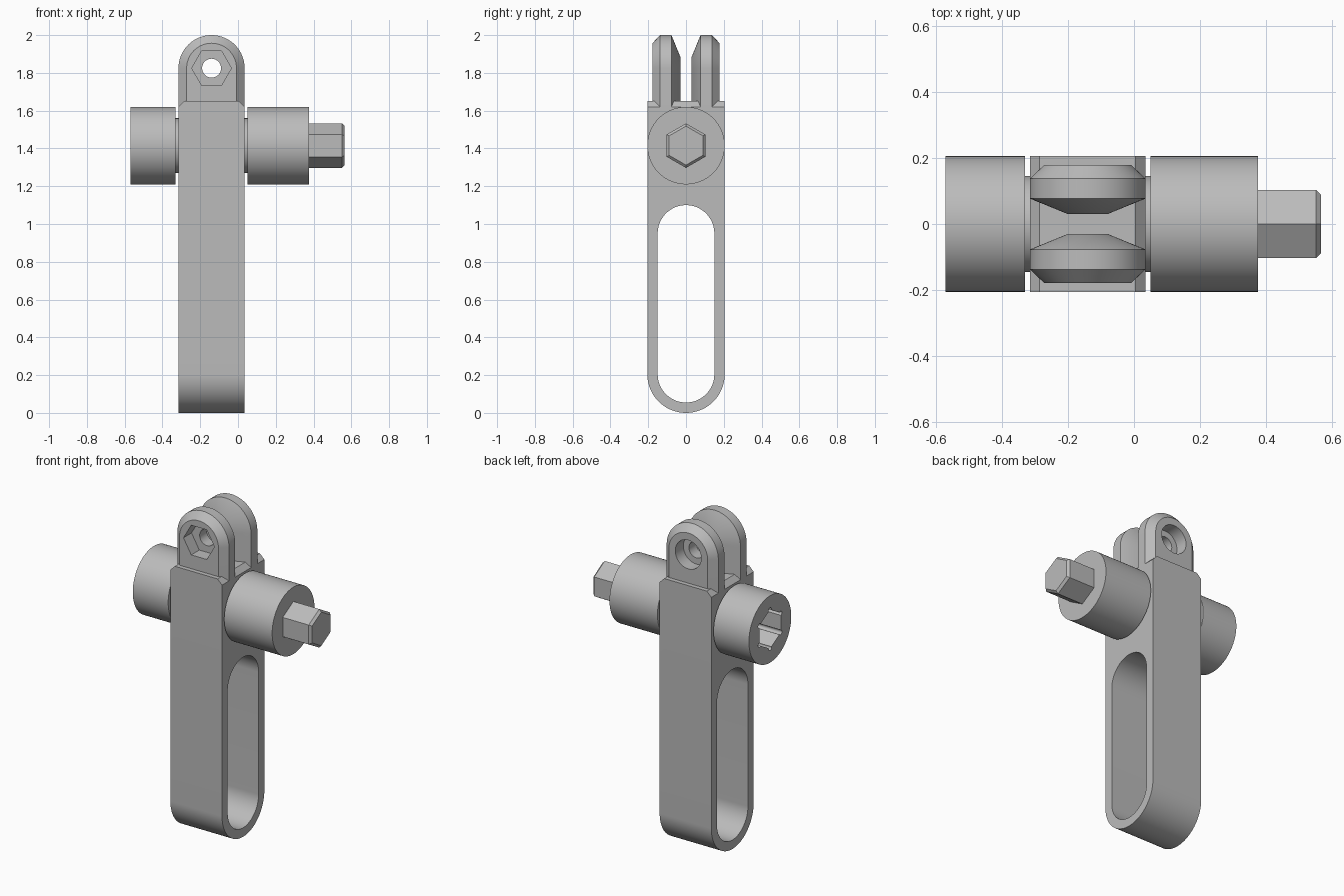
import bpy, bmesh, math
from mathutils import Vector

if "Cube" in bpy.data.objects:
    bpy.data.objects.remove(bpy.data.objects["Cube"], do_unlink=True)

grey = bpy.data.materials.new("plain grey")
grey.use_nodes = True
GREY = (0.5, 0.5, 0.5, 1)
grey.diffuse_color = GREY
grey.node_tree.nodes["Principled BSDF"].inputs["Base Color"].default_value = GREY

LUG_X, LUG_Z = -0.14, 1.825   # hinge hole axis
PIN_Z = 1.415                 # cross pin axis
LEFT, RIGHT = -0.315, 0.035   # body sides


def loft(name, rings):
    """Solid through a list of equal-length rings of 3D points."""
    bm = bmesh.new()
    loops = [[bm.verts.new(p) for p in ring] for ring in rings]
    n = len(loops[0])
    for a, b in zip(loops, loops[1:]):
        for i in range(n):
            j = (i + 1) % n
            bm.faces.new((a[i], a[j], b[j], b[i]))
    bm.faces.new(loops[0])
    bm.faces.new(loops[-1])
    bmesh.ops.recalc_face_normals(bm, faces=bm.faces)
    mesh = bpy.data.meshes.new(name)
    bm.to_mesh(mesh)
    bm.free()
    mesh.materials.append(grey)
    ob = bpy.data.objects.new(name, mesh)
    bpy.context.collection.objects.link(ob)
    return ob


def arc(cu, cv, r, start, end, steps):
    angles = [math.radians(start + (end - start) * i / steps) for i in range(steps + 1)]
    return [(cu + r * math.cos(a), cv + r * math.sin(a)) for a in angles]


def round_x(name, stations, sides=96, y=0, z=PIN_Z):
    """Prism or turned solid along x from (x, radius) stations, one corner up."""
    return loft(name, [[(x, y + v, z + w) for v, w in arc(0, 0, r, 90, 450, sides)[:-1]]
                       for x, r in stations])


def round_y(name, y0, y1, r, sides):
    ring = arc(LUG_X, LUG_Z, r, 0, 360, sides)[:-1]
    return loft(name, [[(u, y, w) for u, w in ring] for y in (y0, y1)])


def cut(ob, cutters):
    bpy.context.view_layer.objects.active = ob
    for c in cutters:
        c.hide_render = True
        mod = ob.modifiers.new("cut", "BOOLEAN")
        mod.operation, mod.solver, mod.object = "DIFFERENCE", "EXACT", c
        bpy.ops.object.modifier_apply(modifier=mod.name)
        bpy.data.objects.remove(c, do_unlink=True)


# Body: rounded bottom, chamfered top edges, long slot
def body_ring(x, top):
    return [(x, v, w) for v, w in
            arc(0, 0.205, 0.205, 180, 360, 48) + [(0.205, top), (-0.205, top)]]


body = loft("body", [body_ring(LEFT, 1.62), body_ring(LEFT + 0.03, 1.65),
                     body_ring(RIGHT - 0.03, 1.65), body_ring(RIGHT, 1.62)])
slot_shape = arc(0, 0.205, 0.15, 180, 360, 48) + arc(0, 0.95, 0.15, 0, 180, 48)
cut(body, [loft("slot_cutter", [[(x, v, w) for v, w in slot_shape] for x in (-0.5, 0.5)])])

# Hinge lugs: arched plates, tapered inside, chamfered outside
lugs = []
for name, side in (("front_lug", -1), ("back_lug", 1)):
    rings = []
    for y, r in ((0.03, 0.06), (0.077, 0.175), (0.137, 0.175), (0.178, 0.132)):
        shape = arc(LUG_X, LUG_Z, r, 0, 180, 48) + [(LUG_X - r, 1.62), (LUG_X + r, 1.62)]
        rings.append([(u, side * y, w) for u, w in shape])
    lug = loft(name, rings)
    sides = 6 if side < 0 else 48
    radius = 0.105 if side < 0 else 0.088
    cut(lug, [round_y("bore_cutter", -0.3, 0.3, 0.05, 48),
              round_y("recess_cutter", side * 0.1, side * 0.3, radius, sides)])
    lugs.append(lug)

# Cross pin: neck through the body, a drum on each side
neck = round_x("pin_neck", [(-0.34, 0.145), (0.06, 0.145)])
right_drum = round_x("drive_drum", [(0.05, 0.205), (0.375, 0.205)])
left_drum = round_x("socket_drum", [(-0.57, 0.205), (-0.33, 0.205)])
drive = round_x("hex_drive", [(0.365, 0.118), (0.551, 0.118), (0.565, 0.103)], 6)

# Hex socket with relieved corners
cutters = [round_x("socket_cutter", [(-0.6, 0.12), (-0.37, 0.12)], 6)]
for v, w in arc(0, PIN_Z, 0.117, 90, 390, 5):
    cutters.append(round_x("relief_cutter", [(-0.6, 0.014), (-0.37, 0.014)], 16, v, w))
cut(left_drum, cutters)

# Smooth curves, sharp edges
bpy.ops.object.select_all(action="DESELECT")
for ob in [body, neck, right_drum, left_drum, drive] + lugs:
    ob.select_set(True)
bpy.context.view_layer.objects.active = body
bpy.ops.object.shade_smooth_by_angle(angle=math.radians(25))
